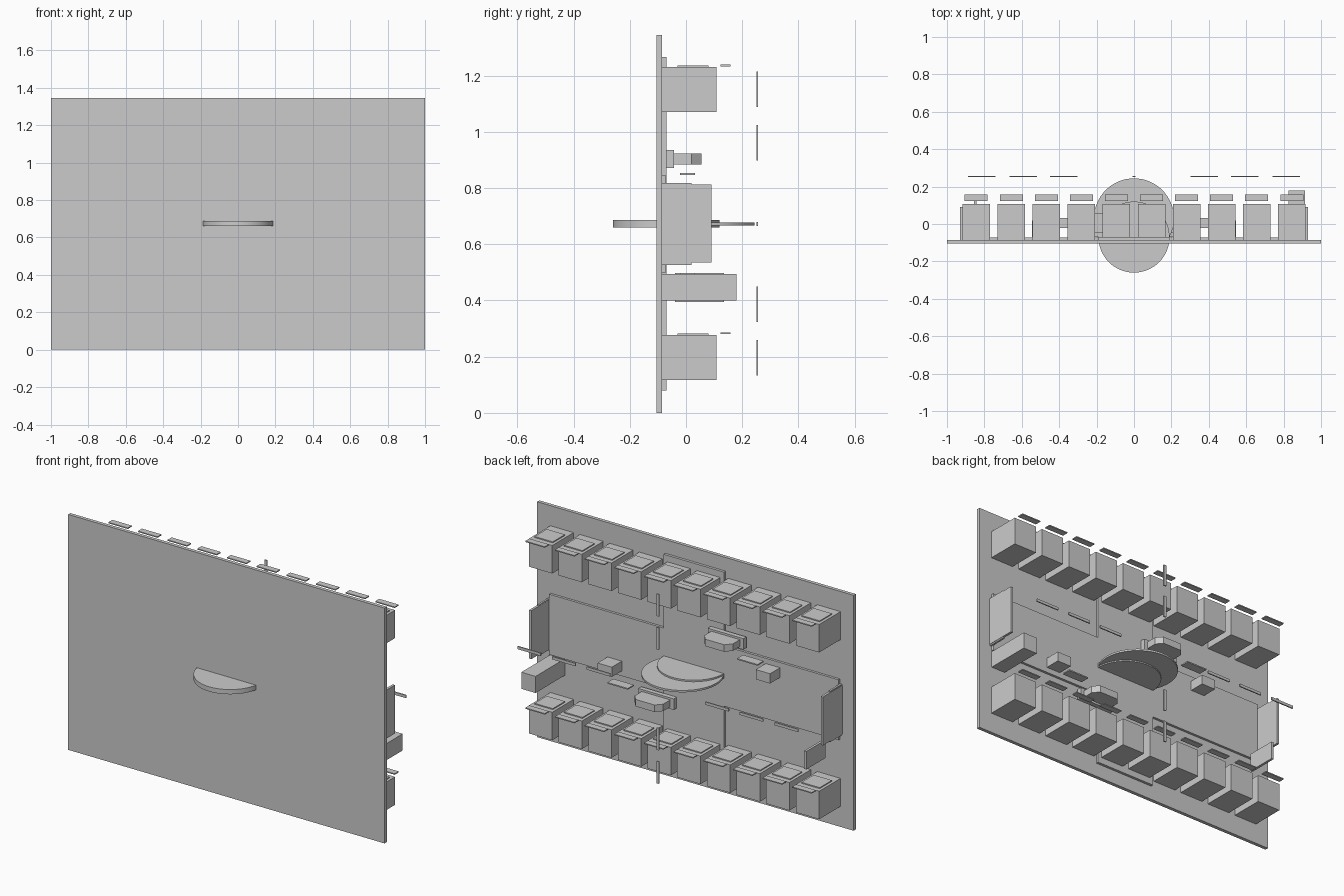
import bpy, bmesh

if "Cube" in bpy.data.objects:
    bpy.data.objects.remove(bpy.data.objects["Cube"])


def prism(name, pts, z0, z1):
    """Extrude a flat xy outline from z0 to z1."""
    bm = bmesh.new()
    face = bm.faces.new([bm.verts.new((x, y, z0)) for x, y in pts])
    ext = bmesh.ops.extrude_face_region(bm, geom=[face])
    bmesh.ops.translate(bm, vec=(0, 0, z1 - z0),
                        verts=[v for v in ext["geom"] if isinstance(v, bmesh.types.BMVert)])
    bmesh.ops.recalc_face_normals(bm, faces=bm.faces)
    me = bpy.data.meshes.new(name)
    bm.to_mesh(me)
    bm.free()
    ob = bpy.data.objects.new(name, me)
    bpy.context.collection.objects.link(ob)
    return ob


def box(name, x, y, z):
    """Box from (min, max) ranges on each axis."""
    return prism(name, [(x[0], y[0]), (x[1], y[0]), (x[1], y[1]), (x[0], y[1])], *z)


def span(c, w):
    return (c - w / 2, c + w / 2)


def disc(name, r, y, z):
    bpy.ops.mesh.primitive_cylinder_add(vertices=64, radius=r, depth=z[1] - z[0],
                                        location=(0, y, sum(z) / 2))
    bpy.context.object.name = name
    bpy.ops.object.shade_smooth_by_angle()


FLOOR, DECK = -0.085, -0.07

# Floor slab and the crossing walkways
box("floor_slab", (-1, 1), (-0.105, FLOOR), (0, 1.345))
box("long_walkway", (-0.915, 0.915), (FLOOR, DECK - 0.001), (0.50, 0.845))
box("cross_walkway", (-0.19, 0.19), (FLOOR, DECK), (0.08, 1.267))

# Two rows of shops with roof panel and floating sign board
for row, z0 in (("lower", 0.117), ("upper", 1.07)):
    z1 = z0 + 0.16
    for i in range(10):
        x = (i - 4.5) * 0.1875
        box(f"{row}_shop_{i}", span(x, 0.147), (FLOOR, 0.108), (z0, z1))
        box(f"{row}_shop_panel_{i}", span(x, 0.115), (-0.03, 0.08), (z1, z1 + 0.006))
        box(f"{row}_shop_sign_{i}", span(x, 0.123), (0.122, 0.158), (z1 + 0.003, z1 + 0.009))

# Central round plaza: thick disc and thin disc
disc("plaza_thick_disc", 0.19, -0.07, (0.66, 0.687))
disc("plaza_thin_disc", 0.214, 0.03, (0.667, 0.678))

# End walls with entrance panels
for s, side in ((-1, "left"), (1, "right")):
    box(f"{side}_entrance_wall", span(s * 0.922, 0.014), (FLOOR, 0.09), (0.535, 0.812))
    box(f"{side}_entrance_frame", span(s * 0.921, 0.011), (FLOOR, 0.02), (0.527, 0.818))

# Service block and thin partition near the ends
box("service_block", (0.825, 0.915), (FLOOR, 0.18), (0.40, 0.495))
box("partition", span(-0.848, 0.014), (-0.04, 0.135), (0.395, 0.498))

# Kiosks, reception counters and floating plates, in half-turn symmetry
for s, side in ((-1, "upper"), (1, "lower")):
    cz = 0.6725
    box(f"{side}_kiosk", span(s * 0.5, 0.09), (DECK, 0.02), span(cz - s * 0.115, 0.056))
    zc = cz - s * 0.231
    cx = s * 0.22
    box(f"{side}_counter_back", span(cx, 0.225), (DECK, -0.043), span(zc, 0.063))
    prism(f"{side}_counter", [(cx - 0.09, -0.043), (cx + 0.09, -0.043), (cx + 0.09, 0.02),
                              (cx + 0.06, 0.055), (cx - 0.06, 0.055), (cx - 0.09, 0.02)],
          zc - 0.02, zc + 0.02)
    box(f"{side}_bench_plate", span(s * 0.41, 0.13), (-0.022, 0.032), span(cz - s * 0.178, 0.007))

# Floating dashes marking both walkway centre lines
DASH_Y = (0.25, 0.257)
for i, d in enumerate((0.375, 0.593, 0.813)):
    for s in (-1, 1):
        box(f"long_dash_{i}_{s}", span(s * d, 0.147), DASH_Y, span(0.672, 0.016))
for i, d in enumerate((0.287, 0.478)):
    for s in (-1, 1):
        box(f"cross_dash_{i}_{s}", span(0, 0.016), DASH_Y, span(0.674 + s * d, 0.126))
